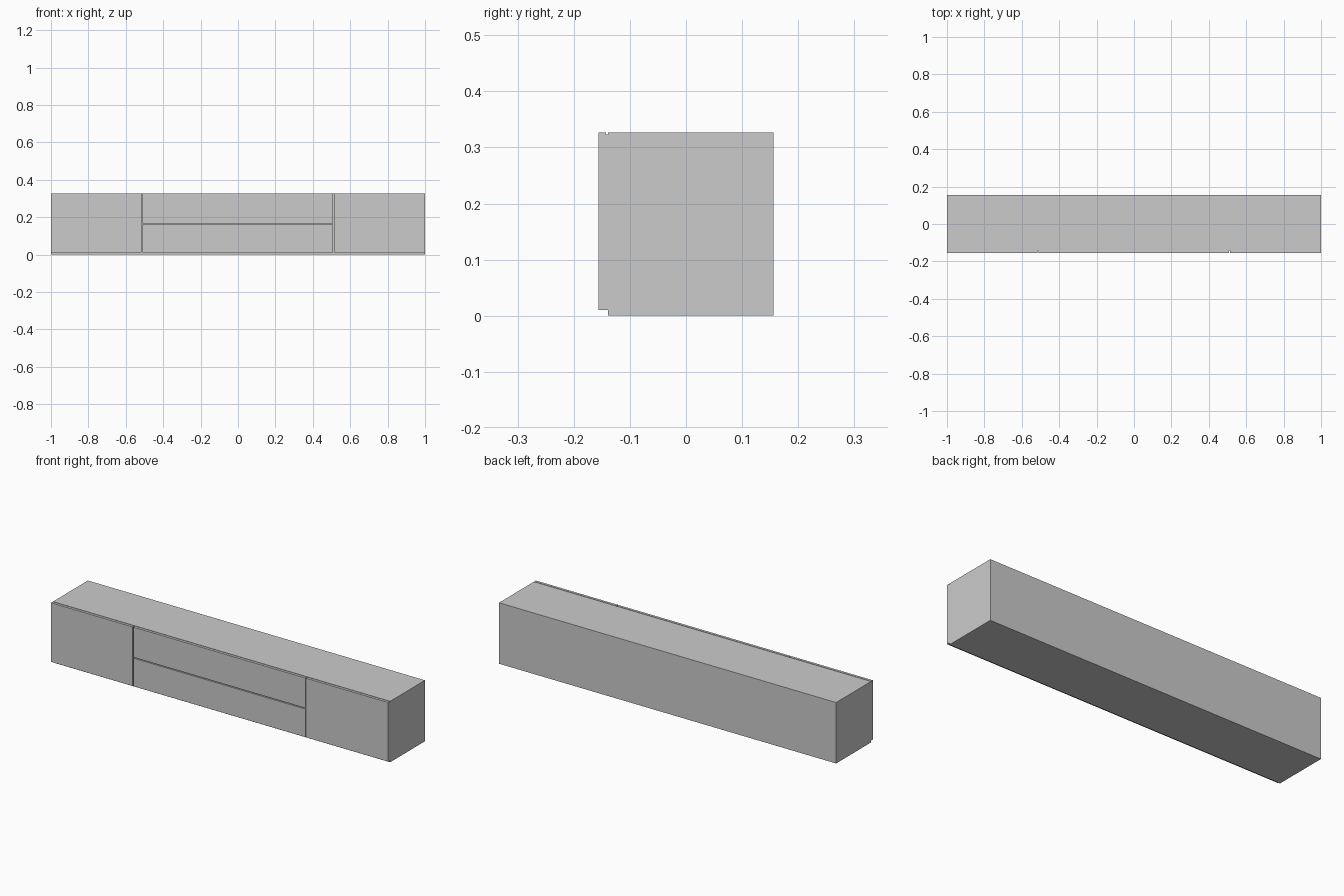
import bpy
import bmesh
from mathutils import Matrix, Vector

if "Cube" in bpy.data.objects:
    bpy.data.objects.remove(bpy.data.objects["Cube"])


def box(name, x, y, z):
    """Axis-aligned box given (min, max) ranges."""
    bm = bmesh.new()
    bmesh.ops.create_cube(bm, size=1)
    size = Vector((r[1] - r[0] for r in (x, y, z)))
    centre = Vector(((r[0] + r[1]) / 2 for r in (x, y, z)))
    bmesh.ops.transform(bm, verts=bm.verts,
                        matrix=Matrix.Translation(centre) @ Matrix.Diagonal(size).to_4x4())
    mesh = bpy.data.meshes.new(name)
    bm.to_mesh(mesh)
    bm.free()
    obj = bpy.data.objects.new(name, mesh)
    bpy.context.collection.objects.link(obj)
    return obj


TOP, LIP = 0.327, 0.01           # cabinet height, lower edge of the fronts
FRONT = (-0.156, -0.1425)        # thickness of doors and drawer fronts
LEFT, RIGHT, MID = -0.514, 0.511, 0.163   # centres of the gaps
GAP = 0.0025                     # half gap width

# Main carcass
box("cabinet_body", (-1, 1), (-0.139, 0.156), (0, TOP))

# Recessed strip closing the joint between carcass and fronts
box("front_backing", (-1, 1), (FRONT[1], -0.139), (LIP, TOP - 0.004))

# Side doors
box("left_door", (-1, LEFT - GAP), FRONT, (LIP, TOP))
box("right_door", (RIGHT + GAP, 1), FRONT, (LIP, TOP))

# Two stacked drawer fronts
for name, z in (("lower_drawer", (LIP, MID - GAP)), ("upper_drawer", (MID + GAP, TOP))):
    box(name, (LEFT + GAP, RIGHT - GAP), FRONT, z)
